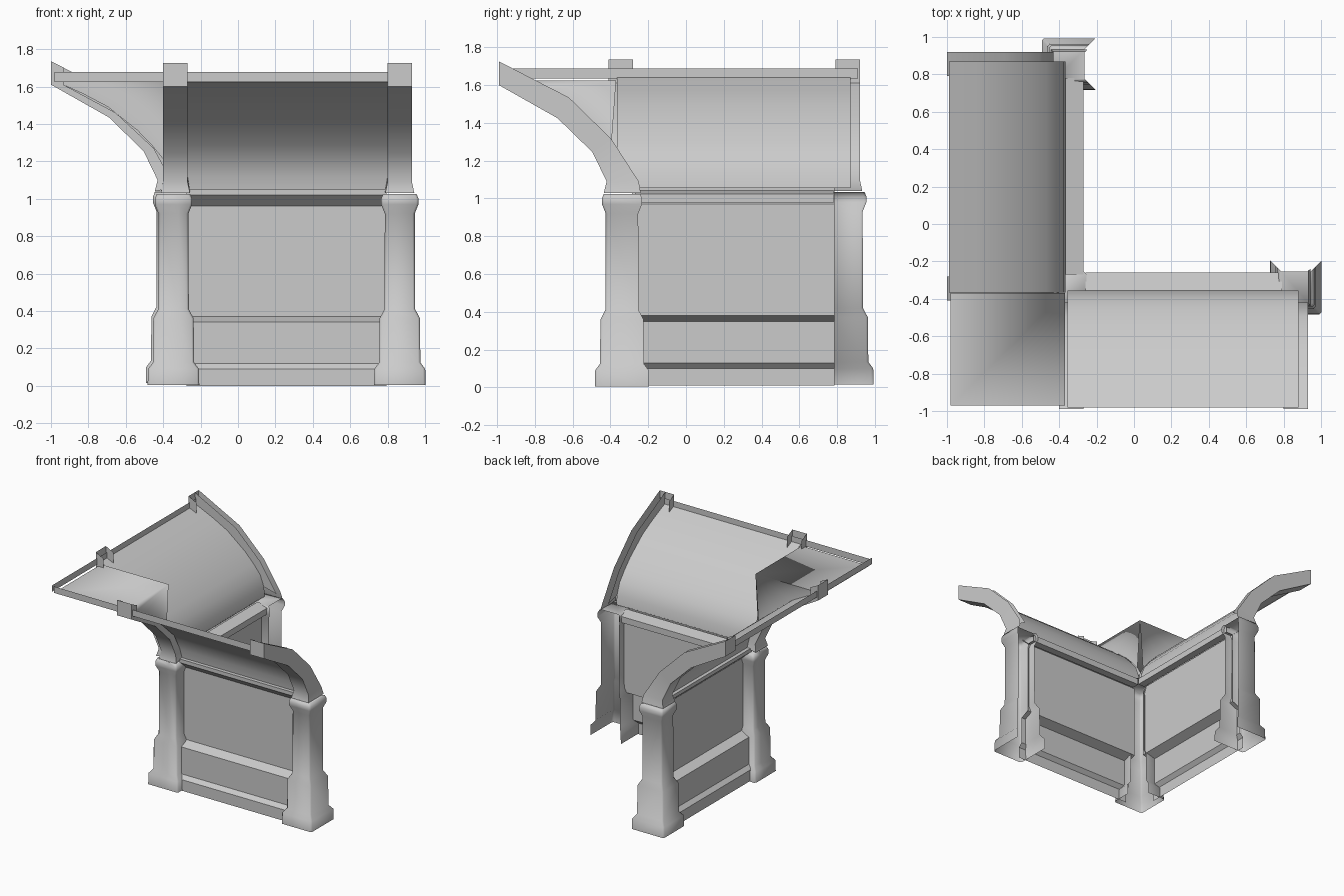
import bpy, bmesh, math

cube = bpy.data.objects.get("Cube")
if cube:
    bpy.data.objects.remove(cube, do_unlink=True)

stone = bpy.data.materials.new("grey_stone")
stone.use_nodes = True
GREY = (0.6, 0.6, 0.6, 1)
stone.diffuse_color = GREY
stone.node_tree.nodes["Principled BSDF"].inputs["Base Color"].default_value = GREY

CORNER, END = -0.345, 0.865      # pillar centres along each wall


def finish(name, bm, swap=False, angle=35):
    """Make an object; swap mirrors it over the diagonal onto the second wall."""
    bmesh.ops.remove_doubles(bm, verts=bm.verts, dist=0.0005)
    if swap:
        # The second wall sits slightly higher and further out
        for v in bm.verts:
            v.co = (v.co.y - 0.01, v.co.x - 0.01, v.co.z + 0.01)
        bmesh.ops.reverse_faces(bm, faces=bm.faces)
    mesh = bpy.data.meshes.new(name)
    bm.to_mesh(mesh)
    bm.free()
    mesh.materials.append(stone)
    ob = bpy.data.objects.new(name, mesh)
    bpy.context.collection.objects.link(ob)
    bpy.ops.object.select_all(action='DESELECT')
    ob.select_set(True)
    bpy.context.view_layer.objects.active = ob
    bpy.ops.object.shade_smooth_by_angle(angle=math.radians(angle))
    return ob


def strip(bm, a, b):
    """Quads between two matching rows of points."""
    for i in range(len(a) - 1):
        bm.faces.new([bm.verts.new(p) for p in (a[i], b[i], b[i + 1], a[i + 1])])


def sweep(name, profile, x0, x1, swap, angle=35):
    """Sheet with a (y, z) profile running along x."""
    bm = bmesh.new()
    strip(bm, [(x0, y, z) for y, z in profile], [(x1, y, z) for y, z in profile])
    return finish(name, bm, swap, angle)


# Pillar: half widths at rising heights, chamfered corners
PILLAR = [(0.138, 0.005), (0.136, 0.09), (0.11, 0.125), (0.108, 0.36), (0.082, 0.41),
          (0.08, 0.92), (0.1, 0.97), (0.1, 1.0), (0.09, 1.025)]


def pillar(name, cx, cy, corner, swap=False):
    bm = bmesh.new()
    rings = []
    for h, z in PILLAR:
        k = h - 0.012
        back = k if corner else h + 0.012
        ring = [(h, -k), (h, back), (k, h), (-k, h), (-h, back), (-h, -k), (-k, -h), (k, -h)]
        rings.append([(cx + x, cy + y, z) for x, y in ring + ring[:1]])
    for low, high in zip(rings, rings[1:]):
        strip(bm, high, low)
    bmesh.ops.remove_doubles(bm, verts=bm.verts, dist=0.0005)
    bmesh.ops.recalc_face_normals(bm, faces=bm.faces)
    # The hidden inner side of each pillar is left open
    if corner:
        for axis in ((1, 0, 0), (0, 1, 0)):
            bmesh.ops.bisect_plane(bm, geom=bm.verts[:] + bm.edges[:] + bm.faces[:],
                                   plane_co=(cx + 0.025, cy + 0.025, 0), plane_no=axis)
    doomed = []
    for f in bm.faces:
        c = f.calc_center_median()
        dx, dy = c.x - cx, c.y - cy
        if (corner and dx > 0.025 and dy > 0.025) or (not corner and dy > 0.06):
            doomed.append(f)
    bmesh.ops.delete(bm, geom=doomed, context='FACES')
    # Flat cap
    bm.faces.new([bm.verts.new(p) for p in rings[-1][:-1]])
    return finish(name, bm, swap, 75)


# Rib profiles (y, z): lower edge, upper edge, and the roof line between them
LOWER = [(-0.435, 1.03), (-0.42, 1.09), (-0.495, 1.245), (-0.68, 1.425), (-0.99, 1.6)]
UPPER = [(-0.24, 1.03), (-0.25, 1.09), (-0.395, 1.315), (-0.62, 1.535), (-0.99, 1.725)]
MIDDLE = [(-0.355, 1.045), (-0.365, 1.12), (-0.44, 1.26), (-0.645, 1.45), (-0.98, 1.63)]
ROOF = [(-0.355, 1.045), (-0.365, 1.12), (-0.4, 1.212), (-0.46, 1.285),
        (-0.537, 1.365), (-0.697, 1.492), (-0.83, 1.562), (-0.98, 1.63)]
HALF = [0.078, 0.065, 0.065, 0.065, 0.065]   # rib half width from foot to tip


def row(points, cx, side):
    return [(cx + side * w, y, z) for w, (y, z) in zip(HALF, points)]


def rib(name, cx, swap, end):
    """Curved bracket below the roof; the end one also forms a raised gutter."""
    bm = bmesh.new()
    low = [row(LOWER, cx, s) for s in (-1, 1)]
    strip(bm, *low)
    strip(bm, low[1], row(UPPER if end else MIDDLE, cx, 1))
    strip(bm, row(MIDDLE, cx, -1), low[0])
    if end:
        # Inner gutter wall standing on the roof edge
        strip(bm, [(cx + 0.015, y, z) for y, z in UPPER[1:]],
              [(cx + 0.015, y, z) for y, z in MIDDLE[1:]])
    # Raised block at the tip
    strip(bm, [low[0][-1], low[1][-1]], [row(UPPER, cx, s)[-1] for s in (-1, 1)])
    for s in (-1, 1):
        x = cx + s * HALF[-1]
        strip(bm, [(x, -0.99, 1.725), (x, -0.92, 1.69)], [(x, -0.99, 1.6), (x, -0.92, 1.6)])
    return finish(name, bm, swap, 60)


PANEL = -0.32
WALL = [(-0.425, 0.0), (-0.425, 0.09), (-0.395, 0.12), (-0.395, 0.34), (PANEL, 0.37),
        (PANEL, 0.96), (-0.385, 1.02), (-0.385, 1.05), (-0.355, 1.05)]
BEAM = [(PANEL, 0.965), (-0.26, 0.965), (-0.26, 1.015), (-0.355, 1.035)]

for side, swap in (("front", False), ("side", True)):
    sweep(side + "_wall", WALL, -0.275, 0.795, swap, 20)
    sweep(side + "_back_beam", BEAM, -0.26, 0.79, swap, 20)
    sweep(side + "_roof", ROOF, -0.355, 0.88, swap)
    sweep(side + "_roof_rim", [(-0.98, 1.625), (-0.98, 1.677)], -0.98, 0.92, swap)
    pillar(side + "_end_pillar", END, CORNER, False, swap)
    rib(side + "_end_rib", END, swap, True)
    rib(side + "_corner_rib", -0.335, swap, False)

# Corner roof: flat square with upright skirts down to both curved roofs
bm = bmesh.new()
EDGE, TOP = -0.37, 1.625
strip(bm, [(-0.98, -0.97, TOP), (EDGE, -0.97, TOP)], [(-0.98, EDGE, TOP), (EDGE, EDGE, TOP)])
skirt = [(EDGE, TOP)] + [(y, min(z, TOP)) for y, z in ROOF[2:-1]] + [(-0.97, TOP)]
bm.faces.new([bm.verts.new((EDGE, y, z)) for y, z in skirt])
bm.faces.new([bm.verts.new((x, EDGE, z)) for x, z in reversed(skirt)])
bmesh.ops.remove_doubles(bm, verts=bm.verts, dist=0.0005)
bmesh.ops.recalc_face_normals(bm, faces=bm.faces)
finish("corner_roof", bm, angle=120)

pillar("corner_pillar", CORNER, CORNER, True)
